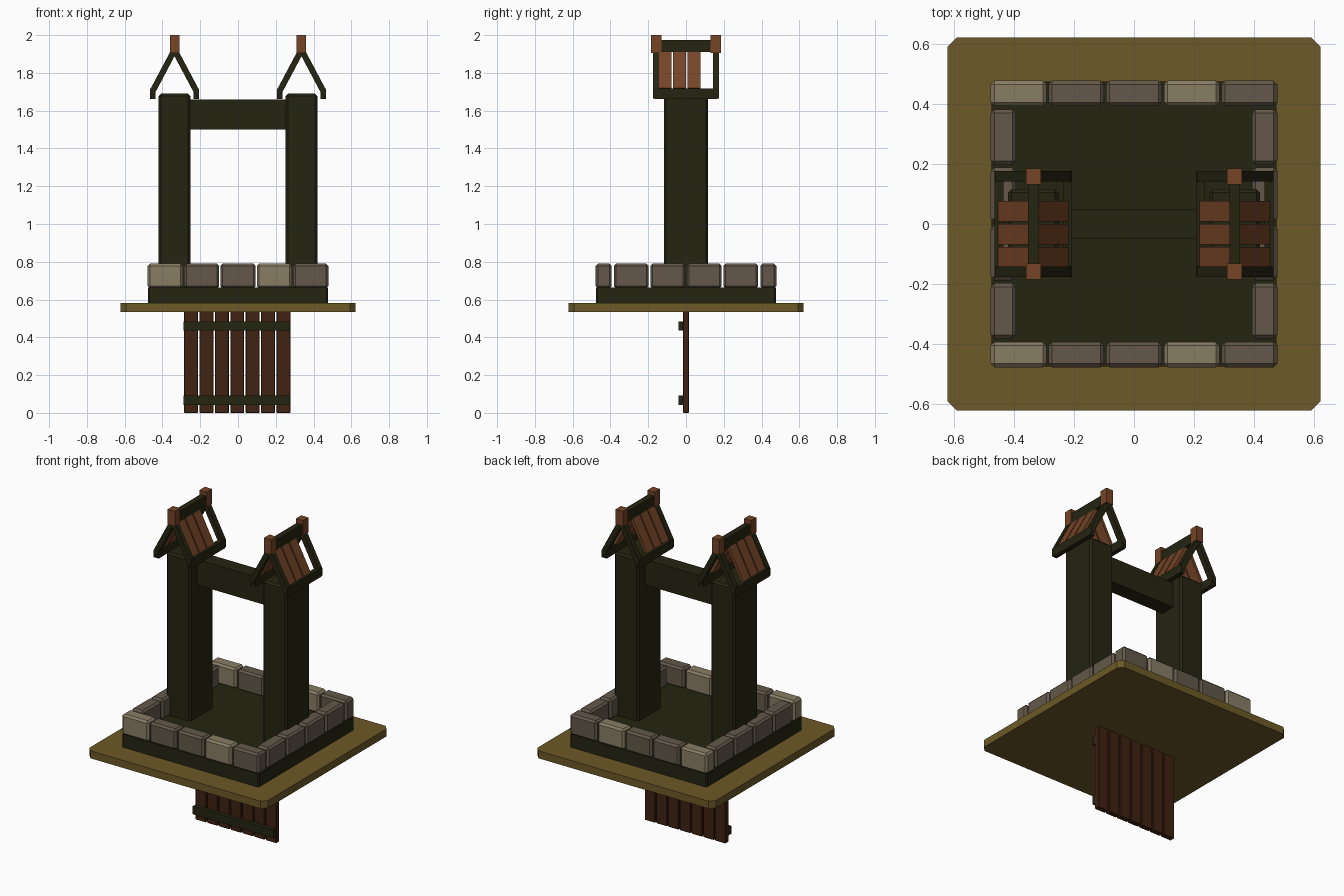
import bpy, bmesh
from mathutils import Vector

if "Cube" in bpy.data.objects:
    bpy.data.objects.remove(bpy.data.objects["Cube"])


def material(name, rgb):
    m = bpy.data.materials.new(name)
    m.diffuse_color = (*rgb, 1)
    m.use_nodes = True
    m.node_tree.nodes["Principled BSDF"].inputs["Base Color"].default_value = m.diffuse_color
    return m


OCHRE = material("ochre platform", (0.15, 0.10, 0.02))
DARK = material("dark olive timber", (0.018, 0.018, 0.006))
STONE = material("grey stone", (0.125, 0.097, 0.068))
PALE = material("pale stone", (0.25, 0.205, 0.13))
BROWN = material("brown wood", (0.18, 0.058, 0.02))
DOOR = material("dark brown wood", (0.05, 0.016, 0.006))


def finish(name, bm, mat):
    bmesh.ops.recalc_face_normals(bm, faces=bm.faces)
    me = bpy.data.meshes.new(name)
    bm.to_mesh(me)
    bm.free()
    me.materials.append(mat)
    ob = bpy.data.objects.new(name, me)
    bpy.context.collection.objects.link(ob)
    return ob


def box(name, lo, hi, mat, bevel=0.0, upright_only=False):
    """Box between two corners, with optional chamfered edges."""
    bm = bmesh.new()
    bmesh.ops.create_cube(bm, size=1)
    lo, hi = Vector(lo), Vector(hi)
    for v in bm.verts:
        v.co = Vector([(a + b) / 2 + c * (b - a) for a, b, c in zip(lo, hi, v.co)])
    if bevel:
        edges = [e for e in bm.edges if not upright_only
                 or abs(e.verts[0].co.z - e.verts[1].co.z) > 1e-5]
        bmesh.ops.bevel(bm, geom=edges, offset=bevel, segments=1, affect='EDGES')
    return finish(name, bm, mat)


def extrude_y(name, profile, y0, y1, mat):
    """Extrude an (x, z) profile along y."""
    bm = bmesh.new()
    face = bm.faces.new([bm.verts.new((x, y0, z)) for x, z in profile])
    out = bmesh.ops.extrude_face_region(bm, geom=[face])
    verts = [g for g in out["geom"] if isinstance(g, bmesh.types.BMVert)]
    bmesh.ops.translate(bm, verts=verts, vec=(0, y1 - y0, 0))
    return finish(name, bm, mat)


# Platform and plinth
box("platform", (-0.622, -0.622, 0.535), (0.622, 0.622, 0.582), OCHRE, 0.03, True)
box("plinth", (-0.476, -0.476, 0.575), (0.476, 0.476, 0.665), DARK, 0.008, True)

# Stone wall: five stones front and back, four on each side
for i in range(5):
    x = (i - 2) * 0.1925
    for y, side in ((-0.436, "front"), (0.436, "back")):
        box(f"{side}_stone_{i}", (x - 0.093, y - 0.042, 0.66), (x + 0.093, y + 0.042, 0.79),
            PALE if i in (0, 3) else STONE, 0.012)
for i in range(4):
    y = (i - 1.5) * 0.193
    for x, side in ((-0.436, "left"), (0.436, "right")):
        box(f"{side}_stone_{i}", (x - 0.042, y - 0.092, 0.66), (x + 0.042, y + 0.092, 0.79),
            STONE, 0.012)

# Hanging plank door under the platform
for i in range(7):
    x = (i - 3) * 0.0818 - 0.004
    box(f"door_plank_{i}", (x - 0.037, -0.016, 0), (x + 0.037, 0.016, 0.54), DOOR, 0.003)
for z, n in ((0.067, "lower"), (0.46, "upper")):
    box(f"door_batten_{n}", (-0.288, -0.04, z - 0.025), (0.276, -0.014, z + 0.025), DARK)

# Crossbeam
box("crossbeam", (-0.27, -0.048, 1.5), (0.27, 0.048, 1.66), DARK)

# Pillars, each with a small open gable roof
for cx, side in ((-0.336, "left"), (0.336, "right")):
    box(f"{side}_pillar", (cx - 0.084, -0.117, 0.65), (cx + 0.084, 0.117, 1.69), DARK, 0.012)
    box(f"{side}_ridge_beam", (cx - 0.018, -0.15, 1.91), (cx + 0.018, 0.15, 1.975), DARK)
    for y, end in ((-0.158, "front"), (0.158, "back")):
        box(f"{side}_{end}_ridge_post", (cx - 0.025, y - 0.027, 1.905),
            (cx + 0.025, y + 0.027, 2.0), BROWN)
    for s, slope in ((-1, "outer_left"), (1, "outer_right")):
        rafter = [(0, 1.955), (0.129, 1.712), (0.129, 1.665), (0.105, 1.69), (0, 1.888)]
        rafter = [(cx + s * x, z) for x, z in rafter]
        for y, end in ((-0.159, "front"), (0.159, "back")):
            extrude_y(f"{side}_{end}_rafter_{slope}", rafter, y - 0.017, y + 0.017, DARK)
        a, b = sorted((cx + s * 0.1, cx + s * 0.129))
        box(f"{side}_eave_beam_{slope}", (a, -0.168, 1.662), (b, 0.168, 1.717), DARK)
        # Three roof boards, leaving the back of the roof open
        board = [(0.008, 1.93), (0.118, 1.72), (0.104, 1.708), (0.002, 1.902)]
        board = [(cx + s * x, z) for x, z in board]
        for i in range(3):
            y = -0.11 + i * 0.076
            extrude_y(f"{side}_roof_board_{slope}_{i}", board, y - 0.034, y + 0.034, BROWN)
